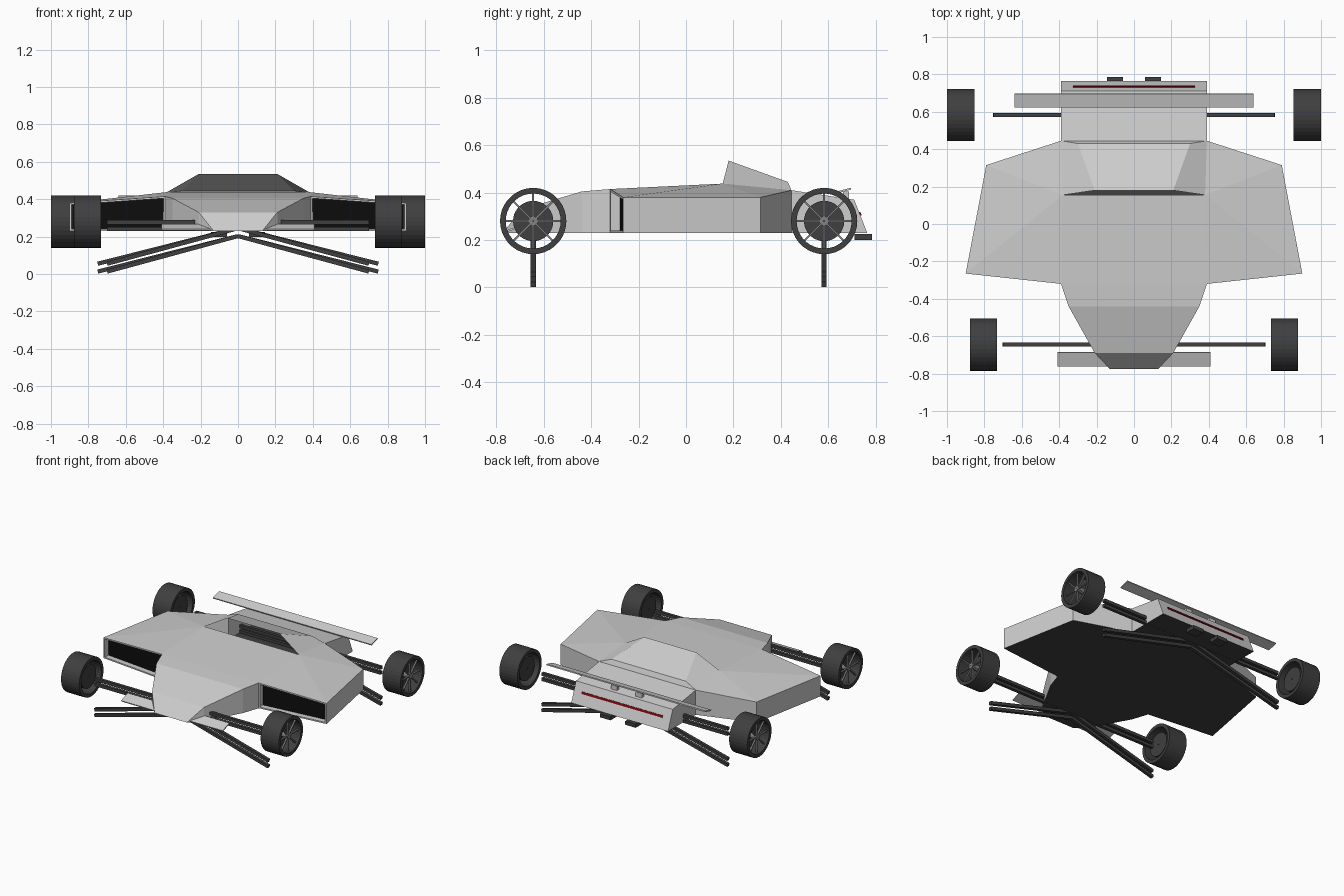
import bpy, bmesh, math
from mathutils import Matrix, Vector

cube = bpy.data.objects.get("Cube")
if cube:
    bpy.data.objects.remove(cube, do_unlink=True)


def material(name, r, g, b):
    m = bpy.data.materials.new(name)
    m.use_nodes = True
    m.diffuse_color = (r, g, b, 1)
    m.node_tree.nodes["Principled BSDF"].inputs["Base Color"].default_value = (r, g, b, 1)
    return m


LIGHT = material("light grey paint", .62, .62, .62)
DARK = material("dark rubber", .05, .05, .052)
BLACK = material("intake black", .004, .004, .004)
RED = material("tail light red", .2, .003, .006)
METAL = material("spoke grey", .22, .22, .23)


def finish(name, bm, mats, mirror=False):
    bmesh.ops.recalc_face_normals(bm, faces=bm.faces)
    mesh = bpy.data.meshes.new(name)
    bm.to_mesh(mesh)
    bm.free()
    for m in mats:
        mesh.materials.append(m)
    ob = bpy.data.objects.new(name, mesh)
    bpy.context.collection.objects.link(ob)
    if mirror:
        ob.modifiers.new("Mirror", 'MIRROR').use_clip = True
    return ob


def add_box(bm, centre, size, rot=None):
    mat = Matrix.Translation(centre) @ (rot or Matrix()) @ Matrix.Diagonal((*size, 1))
    bmesh.ops.create_cube(bm, size=1, matrix=mat)


def box(name, centre, size, mat, tilt=0, mirror=False):
    bm = bmesh.new()
    add_box(bm, centre, size, Matrix.Rotation(tilt, 4, 'X'))
    return finish(name, bm, [mat], mirror)


# Body: half shell from named corners; a capital is the same corner on the centreline
FLOOR = .23
corners = {
    'a': (.13, -.775, FLOOR), 'b': (.21, -.69, .33), 'c': (.35, -.44, .405),
    'd': (.39, -.32, .415), 'e': (.90, -.265, .38), 'f': (.79, .315, .38),
    'g': (.39, .445, .41), 'h': (.38, .155, .438), 'i': (.21, .18, .535),
    'j': (.30, .43, .445), 'k': (.39, .71, .37), 'l': (.39, .765, FLOOR),
}
for low, top in zip("qrmnop", "bcdefg"):
    corners[low] = (*corners[top][:2], FLOOR)

skin = "abBA bcCB cdDC dhHD deh efh fgh hgji ijJI jgGJ gkKG klLK aqb qrcb rmdc mned nofe opgf plkg"
floor = "AaqrmM MmnopP PplL"

bm = bmesh.new()
verts = {}


def corner(ch):
    if ch not in verts:
        x, y, z = corners[ch.lower()]
        verts[ch] = bm.verts.new((0 if ch.isupper() else x, y, z))
    return verts[ch]


faces = {}
for word in skin.split() + floor.split():
    faces[word] = bm.faces.new([corner(ch) for ch in word])
    faces[word].material_index = 1 if word in floor.split() else 0
bmesh.ops.recalc_face_normals(bm, faces=bm.faces)

# Side intakes: framed, recessed black panel
intake = faces["mned"]
bmesh.ops.inset_individual(bm, faces=[intake], thickness=.014)
depth = -.04 if intake.normal.y < 0 else .04
bmesh.ops.inset_individual(bm, faces=[intake], thickness=0, depth=depth)
intake.material_index = 2
finish("body_shell", bm, [LIGHT, DARK, BLACK], True)

# Wings and their mounts
box("rear_wing", (0, .66, .407), (1.28, .075, .008), LIGHT, .26)
box("front_wing", (0, -.722, .25), (.82, .08, .008), LIGHT, .35)
box("rear_wing_mount", (.1, .675, .388), (.05, .025, .035), LIGHT, 0, True)

# Tail light strip and exhausts
box("tail_light", (0, .735, .31), (.65, .008, .016), RED, math.atan2(.055, .14))
box("exhaust", (.102, .748, .212), (.085, .075, .026), DARK, 0, True)


# Suspension: stacked level bars, and stacked struts splayed down from the centre
def suspension(name, y, reach):
    for i, z in enumerate((.24, .277)):
        box(f"{name}_level_bar_{i + 1}", (0, y, z), (2 * reach, .022, .022), DARK)
    bm = bmesh.new()
    for z in (.013, .055):
        outer, inner = Vector((reach, y, z)), Vector((0, y, z + .19))
        span = outer - inner
        rot = Matrix.Rotation(math.atan2(-span.z, span.x), 4, 'Y')
        add_box(bm, (outer + inner) / 2, (span.length, .022, .022), rot)
    finish(f"{name}_struts", bm, [DARK], True)


suspension("front", -.645, .70)
suspension("rear", .583, .75)


# Wheels: open tyre ring, inner brake disc, hub and thin spokes on the outside
def lathe(name, profile, y, z, mat):
    bm = bmesh.new()
    ring = [bm.verts.new((x, y, z + r)) for x, r in profile]
    edges = [bm.edges.new((ring[i - 1], ring[i])) for i in range(len(ring))]
    bmesh.ops.spin(bm, geom=ring + edges, cent=(0, y, z), axis=(1, 0, 0),
                   angle=math.tau, steps=36, use_merge=True)
    bmesh.ops.remove_doubles(bm, verts=bm.verts, dist=.0001)
    return finish(name, bm, [mat], True)


def band(x0, x1, r0, r1):
    return [(x0, r0), (x0, r1), (x1, r1), (x1, r0)]


def wheel(name, x, y, width=.146, z=.28):
    out = x + width
    lathe(f"{name}_tyre", band(x, out, .116, .14), y, z, DARK)
    lathe(f"{name}_brake_disc", band(x + .02, x + .075, .004, .085), y, z, DARK)
    lathe(f"{name}_hub", band(x + .07, out - .012, .002, .02), y, z, METAL)
    bm = bmesh.new()
    for i in range(8):
        rot = Matrix.Rotation(i * math.tau / 8, 4, 'X')
        centre = Vector((out - .022, y, z)) + rot @ Vector((0, 0, .067))
        add_box(bm, centre, (.012, .008, .102), rot)
    finish(f"{name}_spokes", bm, [METAL], True)


wheel("front_wheel", .732, -.645)
wheel("rear_wheel", .854, .583)
